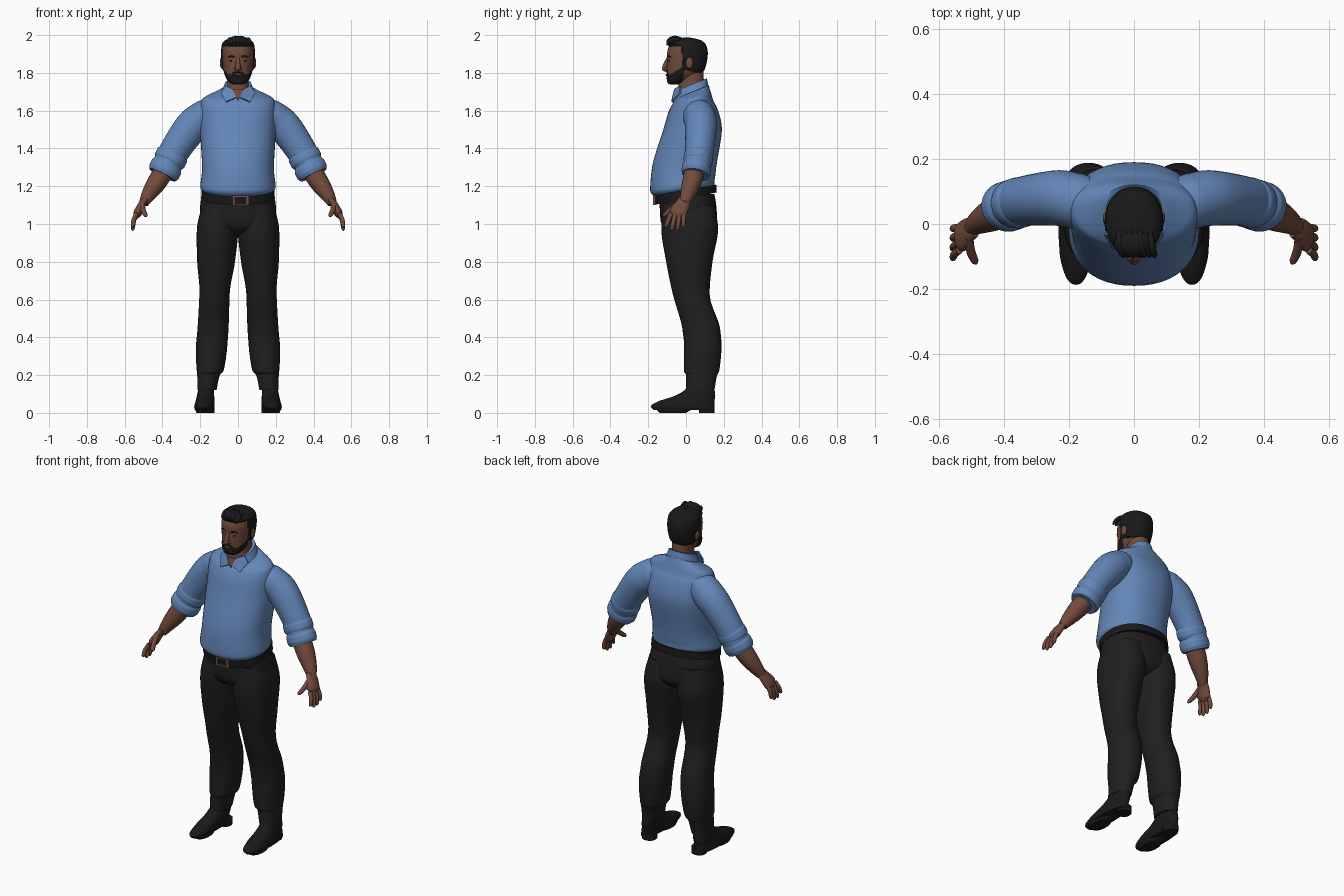
import bpy, bmesh, math
from mathutils import Vector

if "Cube" in bpy.data.objects:
    bpy.data.objects.remove(bpy.data.objects["Cube"])


def paint(name, red, green, blue):
    material = bpy.data.materials.new(name)
    material.use_nodes = True
    material.diffuse_color = (red, green, blue, 1)
    shader = material.node_tree.nodes["Principled BSDF"]
    shader.inputs["Base Color"].default_value = (red, green, blue, 1)
    return material


SKIN = paint("brown skin", .17, .07, .046)
LIPS = paint("lip brown", .13, .045, .035)
HAIR = paint("black hair", .01, .01, .01)
SHIRT = paint("blue shirt", .125, .24, .48)
PANTS = paint("charcoal cloth", .014, .014, .014)
LEATHER = paint("black leather", .01, .01, .01)
COPPER = paint("copper buckle", .2, .08, .045)


def finish(name, bm, materials, mirror=False):
    """Turn a bmesh into a smooth object that keeps its sharp edges."""
    bmesh.ops.recalc_face_normals(bm, faces=bm.faces)
    for face in bm.faces:
        face.smooth = True
    for edge in bm.edges:
        edge.smooth = edge.is_manifold and edge.calc_face_angle() < math.radians(45)
    mesh = bpy.data.meshes.new(name)
    bm.to_mesh(mesh)
    bm.free()
    for material in materials:
        mesh.materials.append(material)
    part = bpy.data.objects.new(name, mesh)
    bpy.context.collection.objects.link(part)
    if mirror:
        part.modifiers.new("mirror", "MIRROR")
    return part


def smooth_rows(rows, steps):
    """Interpolate rows of numbers without overshoot."""
    change = [[b - a for a, b in zip(low, high)] for low, high in zip(rows, rows[1:])]
    slope = [change[0]]
    for before, after in zip(change, change[1:]):
        slope.append([2 * a * b / (a + b) if a * b > 0 else 0 for a, b in zip(before, after)])
    slope.append(change[-1])
    result = []
    for index, row in enumerate(rows[:-1]):
        for step in range(steps):
            t = step / steps
            ease, enter, leave = t * t * (3 - 2 * t), t * (1 - t) ** 2, t * t * (t - 1)
            result.append([value + ease * delta + enter * first + leave * last
                           for value, delta, first, last
                           in zip(row, change[index], slope[index], slope[index + 1])])
    return result + [rows[-1]]


def loft(name, rings, materials, mirror=False):
    bm = bmesh.new()
    loops = [[bm.verts.new(point) for point in ring] for ring in rings]
    for low, high in zip(loops, loops[1:]):
        for i in range(len(low)):
            bm.faces.new((low[i - 1], low[i], high[i], high[i - 1]))
    bm.faces.new(loops[0])
    bm.faces.new(loops[-1])
    return finish(name, bm, materials, mirror)


def lean(z):
    """Tilt of the clothing: the hem and the collar both dip at the front."""
    hem = min(.2, max(0, 2.5 * (1.25 - z)))
    collar = min(.4, max(0, 8 * (z - 1.65)))
    return hem + collar


def sections(rows, centre=(0, 0), tilt=False, steps=5, sides=48):
    """Level squarish ovals from (z, half width, front, back); centre x goes from low to high."""
    rings = []
    levels = smooth_rows(rows, steps)
    for index, (z, width, front, back) in enumerate(levels):
        along = index / (len(levels) - 1)
        x = centre[0] + (centre[1] - centre[0]) * along
        ring = []
        for k in range(sides):
            angle = math.tau * k / sides
            across, depth = [math.copysign(abs(v) ** .9, v) for v in (math.cos(angle), math.sin(angle))]
            depth *= (back - front) / 2
            ring.append(Vector((x + across * width, (front + back) / 2 + depth,
                                z + (lean(z) * depth if tilt else 0))))
        rings.append(ring)
    return rings


def tube(name, rows, material, mirror=True, wide=1, side=(0, 1, 0), sides=24):
    """Limb from (x, y, z, radius), made wider along the side direction."""
    rows = smooth_rows([tuple(row) for row in rows], 5)
    points = [Vector(row[:3]) for row in rows]
    rings = []
    for i, point in enumerate(points):
        heading = (points[min(i + 1, len(points) - 1)] - points[max(i - 1, 0)]).normalized()
        broad = Vector(side)
        broad = (broad - heading * broad.dot(heading)).normalized()
        thin = heading.cross(broad)
        angles = [math.tau * k / sides for k in range(sides)]
        rings.append([point + rows[i][3] * (thin * math.cos(a) + broad * math.sin(a) * wide)
                      for a in angles])
    return loft(name, rings, [material], mirror)


def ball(name, place, size, material, mirror=False):
    bm = bmesh.new()
    bmesh.ops.create_uvsphere(bm, u_segments=24, v_segments=14, radius=1)
    for vert in bm.verts:
        vert.co = Vector(place) + vert.co * Vector(size)
    return finish(name, bm, [material], mirror)


def box(name, place, size, material):
    bm = bmesh.new()
    bmesh.ops.create_cube(bm, size=1)
    for vert in bm.verts:
        vert.co = Vector(place) + vert.co * Vector(size)
    return finish(name, bm, [material])


def plate(name, corners, material, mirror=False):
    bm = bmesh.new()
    bm.faces.new([bm.verts.new(corner) for corner in corners])
    part = finish(name, bm, [material])
    thickness = part.modifiers.new("thickness", "SOLIDIFY")
    thickness.thickness, thickness.offset = .009, 0
    if mirror:
        part.modifiers.new("mirror", "MIRROR")


# Shirt body
loft("shirt_body", sections([
    (1.17, .18, -.16, .15), (1.2, .2, -.19, .15), (1.3, .19, -.18, .16), (1.5, .2, -.12, .19),
    (1.6, .2, -.09, .17), (1.66, .19, -.06, .14), (1.7, .1, -.05, .12)], tilt=True), [SHIRT])

# Sleeves with two rolled folds each
elbow, cuff = Vector((.34, .07, 1.38)), Vector((.4, .05, 1.26))
tube("sleeve", [(.12, .07, 1.6, .07), (.17, .07, 1.57, .09), (.23, .08, 1.53, .09),
                (*elbow, .08), (*cuff, .076)], SHIRT, wide=.95, sides=32)
for start in (0, .5):
    fold = [(*elbow.lerp(cuff, start + step / 6), .077 + .01 * math.sin(math.pi * step / 3) ** .5)
            for step in range(3)]
    fold.append((*elbow.lerp(cuff, start + .5), .077))
    tube("cuff_fold", fold, SHIRT, wide=.9, sides=32)

# Collar, its flaps and the open neck
loft("collar_band", sections([(1.69, .09, -.06, .12), (1.74, .07, -.045, .11)], tilt=True), [SHIRT])
plate("collar_flap", [(.008, -.07, 1.67), (.064, -.074, 1.645), (.09, -.03, 1.695),
                      (.064, -.03, 1.73), (.03, -.058, 1.715)], SHIRT, True)
plate("open_neck", [(-.03, -.055, 1.71), (.03, -.055, 1.71), (0, -.07, 1.655)], SKIN)

# Trousers
loft("hips", sections([(.94, .08, -.05, .09), (.97, .16, -.11, .14), (1.02, .2, -.135, .165),
                       (1.1, .2, -.14, .16), (1.16, .185, -.15, .15)]), [PANTS])
loft("trouser_leg", sections([
    (.12, .05, 0, .15), (.2, .06, 0, .165), (.22, .07, -.01, .175), (.35, .083, -.01, .188),
    (.45, .082, -.02, .18), (.63, .08, -.07, .125), (.8, .1, -.105, .14), (.97, .11, -.13, .17),
    (1.1, .09, -.12, .15)], centre=(.164, .1)), [PANTS], True)

# Belt and buckle
loft("belt", sections([(1.135, .195, -.162, .163), (1.18, .193, -.167, .16)], tilt=True), [LEATHER])
for end in (-1, 1):
    box("buckle_side", (.014 + end * .036, -.168, 1.126), (.014, .012, .05), COPPER)
    box("buckle_rail", (.014, -.167, 1.126 + end * .021), (.075, .01, .008), COPPER)

# Shoes
loft("shoe", sections([
    (.015, .046, -.17, .15), (.035, .053, -.187, .15), (.06, .05, -.15, .15), (.09, .046, -.06, .155),
    (.13, .042, 0, .15), (.2, .04, .02, .14)], centre=(.182, .165)), [LEATHER], True)
loft("sole", sections([(0, .04, -.14, 0), (.03, .05, -.17, .05)], centre=(.18, .18)), [LEATHER], True)
loft("heel", sections([(0, .04, .07, .15), (.04, .042, .07, .15)], centre=(.165, .165)), [LEATHER], True)

# Forearms and palms
tube("forearm", [(.38, .05, 1.3, .055), (.43, .03, 1.22, .051), (.47, .01, 1.16, .04),
                 (.5, -.01, 1.11, .026)], SKIN)
tube("palm", [(.49, -.01, 1.13, .016), (.51, -.02, 1.1, .02), (.53, -.04, 1.06, .023),
              (.54, -.047, 1.035, .012)], SKIN, wide=2)


def finger(name, base, tip, radius):
    """Slightly bowed finger with a rounded tip."""
    bow = Vector((.006, 0, 0))
    path = [(0, 1), (.5, 1), (.9, .8), (1, .3)]
    tube(name, [(*(base.lerp(tip, t) + bow * math.sin(math.pi * t)), radius * size)
                for t, size in path], SKIN, sides=12)


for i, name in enumerate(("index", "middle", "ring", "little")):
    y = -.08 + .023 * i
    reach = .09 if name in ("middle", "ring") else .073
    finger(name + "_finger", Vector((.537, y, 1.055)), Vector((.557, y * 1.35, 1.055 - reach)), .012)
finger("thumb", Vector((.508, -.04, 1.11)), Vector((.485, -.122, 1.04)), .014)

# Neck
loft("neck", sections([(1.66, .06, -.045, .085), (1.73, .056, -.04, .095), (1.85, .055, -.02, .09)]), [SKIN])

# Head, with raised hair and beard regions
rings = sections([
    (1.742, .02, -.08, -.04), (1.75, .04, -.094, -.02), (1.77, .057, -.098, .02), (1.82, .074, -.1, .09),
    (1.9, .082, -.1, .107), (1.94, .08, -.09, .1), (1.967, .06, -.06, .07),
    (1.978, .01, -.01, .02)], steps=9, sides=72)
hairy = []
for ring in rings:
    for point in ring:
        x, y, z = point
        hair = z > 1.942 or y > -.018 and z > min(1.885, 1.82 - y / 4)
        beard = y < -.014 and z < 1.842 + .6 * y
        hairy.append(hair or beard)
        if hair or beard:
            outward = (point - Vector((0, 0, 1.86))).normalized()
            point += outward * (.009 if hair else .005)
head = loft("head", rings, [SKIN, HAIR])
for face in head.data.polygons:
    covered = sum(hairy[i] for i in face.vertices)
    face.material_index = int(2 * covered >= len(face.vertices))

# Swept front hair
ball("front_hair", (0, -.058, 1.962), (.062, .043, .034), HAIR)
for i in range(-3, 4):
    root = Vector((i * .016, -.01, 1.975 + .006 * (i % 2) - .004 * abs(i)))
    sweep = [((0, 0, 0), .006), ((.005, -.05, .008), .012), ((.012, -.08, -.005), .011),
             ((.016, -.092, -.02), .003)]
    tube("hair_lock", [(*(root + Vector(offset)), radius) for offset, radius in sweep],
         HAIR, mirror=False, side=(1, 0, 0), sides=10)

# Face
tube("nose", [(0, -.09, 1.885, .008), (0, -.112, 1.835, .013), (0, -.114, 1.822, .013),
              (0, -.1, 1.814, .006)], SKIN, mirror=False, side=(1, 0, 0))
ball("nostril", (.013, -.103, 1.824), (.009, .011, .008), SKIN, True)
ball("eye", (.032, -.088, 1.864), (.012, .006, .005), HAIR, True)
tube("eyebrow", [(.013, -.097, 1.882, .003), (.033, -.093, 1.888, .005), (.053, -.08, 1.883, .003)],
     HAIR, side=(0, 0, 1), sides=10)
tube("moustache", [(0, -.101, 1.805, .004), (.018, -.099, 1.803, .005), (.036, -.09, 1.78, .005)],
     HAIR, side=(0, 0, 1), sides=10)
ball("lips", (0, -.1, 1.789), (.021, .008, .006), LIPS)
ball("ear", (.086, .018, 1.853), (.01, .019, .03), SKIN, True)
